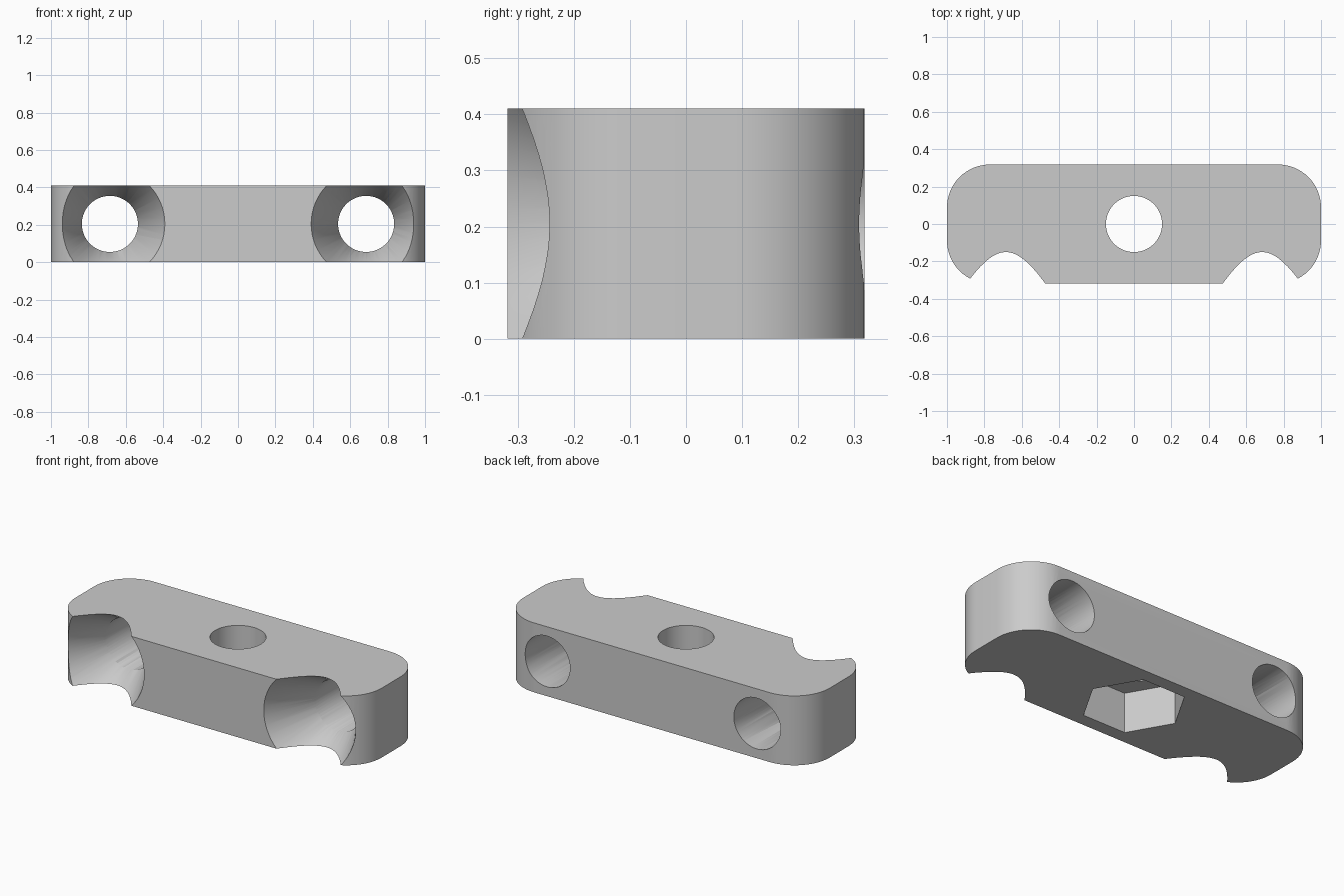
import bpy, bmesh, math
from mathutils import Matrix, Vector

cube = bpy.data.objects.get("Cube")
if cube:
    bpy.data.objects.remove(cube, do_unlink=True)

HALF_X, HALF_Y, HEIGHT, CORNER = 1.0, 0.318, 0.41, 0.23
HOLE_X, HOLE_R = 0.685, 0.15

grey = bpy.data.materials.new("plain grey")
grey.use_nodes = True
colour = (0.6, 0.6, 0.6, 1)
grey.diffuse_color = colour
grey.node_tree.nodes["Principled BSDF"].inputs["Base Color"].default_value = colour


def make_object(name, bm):
    bmesh.ops.recalc_face_normals(bm, faces=bm.faces)
    mesh = bpy.data.meshes.new(name)
    bm.to_mesh(mesh)
    bm.free()
    mesh.materials.append(grey)
    obj = bpy.data.objects.new(name, mesh)
    bpy.context.collection.objects.link(obj)
    return obj


def frustum(name, start, end, r1, r2, sides=64):
    """Capped cone or prism running from start to end."""
    start, end = Vector(start), Vector(end)
    axis = end - start
    turn = axis.to_track_quat("Z", "Y").to_matrix().to_4x4()
    bm = bmesh.new()
    bmesh.ops.create_cone(bm, cap_ends=True, segments=sides, radius1=r1, radius2=r2,
                          depth=axis.length,
                          matrix=Matrix.Translation((start + end) / 2) @ turn)
    obj = make_object(name, bm)
    obj.hide_render = True
    return obj


# Bar with rounded vertical corners
bm = bmesh.new()
outline = []
for quarter, (sx, sy) in enumerate([(1, 1), (-1, 1), (-1, -1), (1, -1)]):
    for step in range(17):
        a = math.radians(90) * (quarter + step / 16)
        outline.append(bm.verts.new((sx * (HALF_X - CORNER) + CORNER * math.cos(a),
                                     sy * (HALF_Y - CORNER) + CORNER * math.sin(a), 0)))
base = bm.faces.new(outline)
top = bmesh.ops.extrude_face_region(bm, geom=[base])["geom"]
bmesh.ops.translate(bm, vec=(0, 0, HEIGHT),
                    verts=[v for v in top if isinstance(v, bmesh.types.BMVert)])
body = make_object("clamp_bar", bm)

# Centre bolt hole and hexagonal nut pocket underneath
cutters = [frustum("centre_hole_cutter", (0, 0, -0.1), (0, 0, 0.5), HOLE_R, HOLE_R)]
hexagon = frustum("nut_pocket_cutter", (0, 0, -0.1), (0, 0, 0.235), 0.278, 0.278, 6)
# Put two hexagon corners on the long axis
first = hexagon.data.vertices[0].co
hexagon.data.transform(Matrix.Rotation(-math.atan2(first.y, first.x), 4, "Z"))
cutters.append(hexagon)

# Cross holes with deep countersinks at the front
for side, x in (("right", -HOLE_X), ("left", HOLE_X)):
    mid = HEIGHT / 2
    cutters.append(frustum(side + "_hole_cutter", (x, -0.5, mid), (x, 0.5, mid), HOLE_R, HOLE_R))
    cutters.append(frustum(side + "_countersink_cutter", (x, -0.42, mid), (x, -0.027, mid),
                           0.348, 0.14))

bpy.ops.object.select_all(action="DESELECT")
body.select_set(True)
bpy.context.view_layer.objects.active = body
for cutter in cutters:
    cut = body.modifiers.new(cutter.name, "BOOLEAN")
    cut.operation = "DIFFERENCE"
    cut.solver = "EXACT"
    cut.object = cutter
    bpy.ops.object.modifier_apply(modifier=cut.name)
    bpy.data.objects.remove(cutter, do_unlink=True)

bpy.ops.object.shade_smooth_by_angle(angle=math.radians(30))
